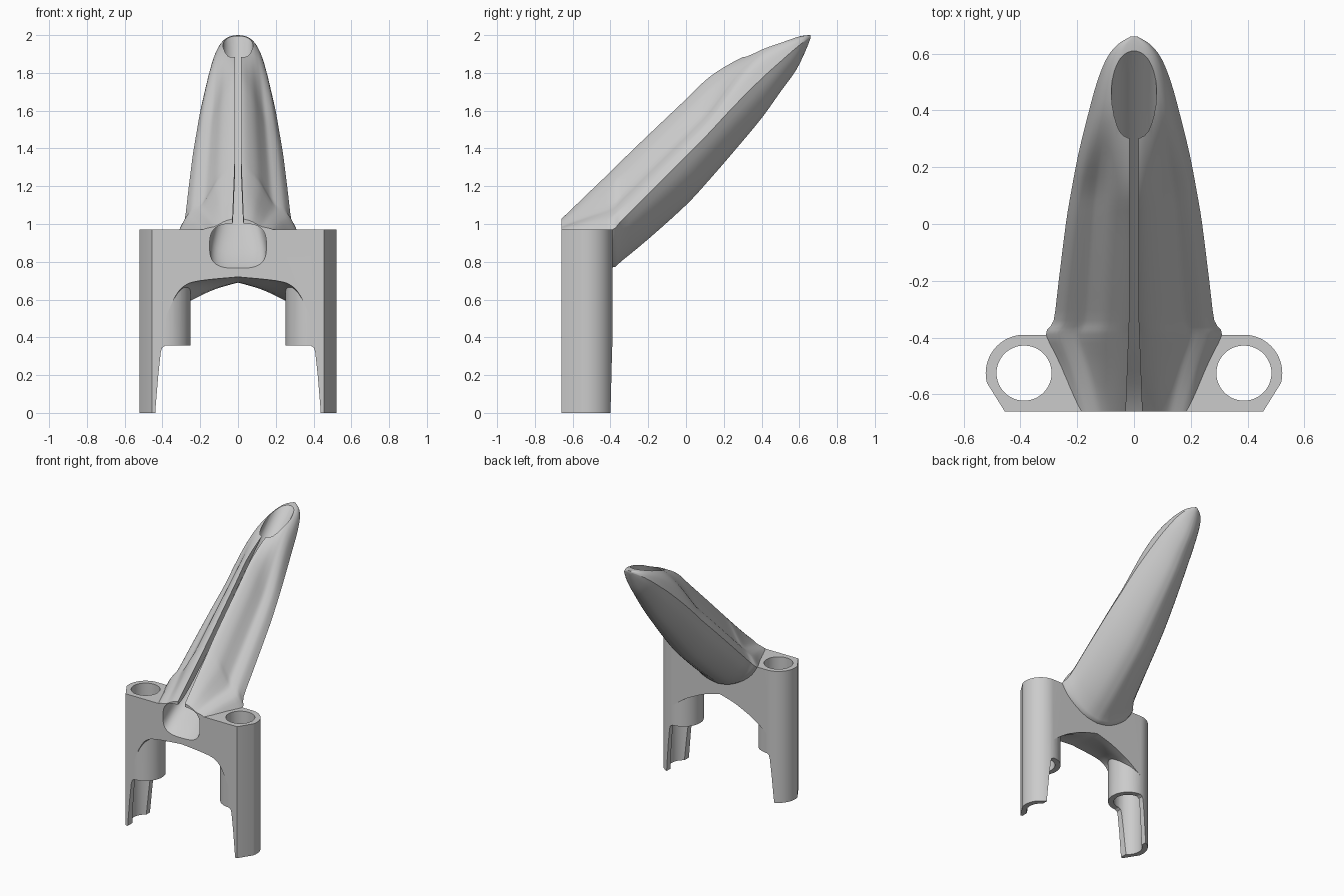
import bpy, bmesh, math

old = bpy.data.objects.get("Cube")
if old:
    bpy.data.objects.remove(old, do_unlink=True)

grey = bpy.data.materials.new("plain grey")
grey.use_nodes = True
grey.diffuse_color = (0.6, 0.6, 0.6, 1)
grey.node_tree.nodes["Principled BSDF"].inputs["Base Color"].default_value = (0.6, 0.6, 0.6, 1)


def loft(name, rings):
    """Closed solid through equal-length rings of points."""
    bm = bmesh.new()
    loops = [[bm.verts.new(p) for p in ring] for ring in rings]
    n = len(loops[0])
    for a, b in zip(loops, loops[1:]):
        for i in range(n):
            j = (i + 1) % n
            bm.faces.new((a[i], a[j], b[j], b[i]))
    bm.faces.new(loops[0])
    bm.faces.new(loops[-1])
    bmesh.ops.recalc_face_normals(bm, faces=bm.faces)
    mesh = bpy.data.meshes.new(name)
    bm.to_mesh(mesh)
    bm.free()
    mesh.materials.append(grey)
    obj = bpy.data.objects.new(name, mesh)
    bpy.context.collection.objects.link(obj)
    return obj


def smooth_path(pts, steps):
    """Catmull-Rom resampling of a list of tuples."""
    out = []
    for i in range(len(pts) - 1):
        p0, p1 = pts[max(i - 1, 0)], pts[i]
        p2, p3 = pts[i + 1], pts[min(i + 2, len(pts) - 1)]
        for s in range(steps):
            t = s / steps
            out.append(tuple(
                b + t * (c - a) / 2 + t * t * (a - 2.5 * b + 2 * c - d / 2)
                + t ** 3 * (1.5 * (b - c) + (d - a) / 2)
                for a, b, c, d in zip(p0, p1, p2, p3)))
    return out + [pts[-1]]


def mirrored(half):
    """Close a half section running from centre line to centre line."""
    return half + [(-x, z) for x, z in reversed(half[1:-1])]


def at_y(section, y):
    return [(x, y, z) for x, z in section]


def combine(target, tool, operation):
    mod = target.modifiers.new(operation, 'BOOLEAN')
    mod.operation = operation
    mod.solver = 'EXACT'
    mod.object = tool
    bpy.context.view_layer.update()
    graph = bpy.context.evaluated_depsgraph_get()
    mesh = bpy.data.meshes.new_from_object(target.evaluated_get(graph))
    target.modifiers.clear()
    target.data = mesh
    bpy.data.objects.remove(tool, do_unlink=True)


FRONT, BACK, TOP = -0.66, -0.39, 0.97
CX, CY, R, BORE = 0.387, -0.525, 0.135, 0.097


def post(side):
    """Round post with a flat front and a chamfered outer corner."""
    outline = [(CX + R * math.cos(math.radians(a)), CY + R * math.sin(math.radians(a)))
               for a in range(-15, 271, 5)] + [(0.455, FRONT)]
    obj = loft("post", [[(side * x, y, z) for x, y in outline] for z in (0, TOP)])
    # lower half is cut away to an open outer shell
    cut = [(0.2, -0.1), (0.443, -0.1), (0.437, 0.02), (0.422, 0.2), (0.409, 0.32),
           (0.402, 0.345), (0.385, 0.356), (0.2, 0.356)]
    cut = [(side * x, z) for x, z in cut]
    combine(obj, loft("leg_cutter", [at_y(cut, -0.8), at_y(cut, -0.2)]), 'DIFFERENCE')
    return obj


# Arched bridge between the posts
front_arch = smooth_path([(0, 0.72), (0.2, 0.70), (0.28, 0.675), (0.33, 0.62), (CX, 0.5)], 5)
back_arch = smooth_path([(0, 0.69), (0.12, 0.655), (0.23, 0.605), (0.29, 0.57), (CX, 0.5)], 5)


def bridge_section(t):
    low = [(a[0] + t * (b[0] - a[0]), a[1] + t * (b[1] - a[1]))
           for a, b in zip(front_arch, back_arch)]
    return mirrored(low + [(CX, TOP), (0, TOP)])


bridge = [at_y(bridge_section(t * t * (3 - 2 * t)), FRONT + t * (BACK - FRONT))
          for t in [i / 6 for i in range(7)]]
bracket = loft("bracket", bridge)
for side in (1, -1):
    combine(bracket, post(side), 'UNION')

# Leaning arm: y, ridge height, rim height, underside height, half width
stations = [
    (-0.66, 1.03, 0.96, 0.85, 0.20), (-0.5, 1.185, 0.965, 0.80, 0.26),
    (-0.39, 1.29, 0.97, 0.77, 0.31), (-0.34, 1.34, 1.02, 0.805, 0.283),
    (-0.2, 1.475, 1.16, 0.92, 0.265), (0, 1.665, 1.36, 1.10, 0.24),
    (0.12, 1.78, 1.48, 1.23, 0.22), (0.25, 1.86, 1.62, 1.38, 0.195),
    (0.4, 1.93, 1.77, 1.56, 0.158), (0.5, 1.97, 1.86, 1.70, 0.13),
    (0.58, 1.99, 1.93, 1.81, 0.098), (0.63, 1.998, 1.97, 1.91, 0.06),
    (0.66, 2.0, 1.99, 1.985, 0.012)]
across = [0, 0.15, 0.35, 0.5, 0.62, 0.75, 0.88, 1]
ridged = [1, 0.95, 0.78, 0.55, 0.38, 0.3, 0.2, 0]
full = [1, 1, 0.98, 0.95, 0.88, 0.75, 0.5, 0]
upper = smooth_path(list(zip(across, ridged, full)), 3)
under = smooth_path([(1, 0), (0.85, 0.35), (0.6, 0.68), (0.3, 0.92), (0, 1)], 3)


def arm_ring(y, ridge, rim, bottom, width):
    k = min(max((y - 0.08) / 0.35, 0), 1)
    k = k * k * (3 - 2 * k)
    half = [(u * width, rim + (ridge - rim) * (a + k * (b - a))) for u, a, b in upper]
    half += [(u * width, rim + (bottom - rim) * v) for u, v in under[1:]]
    return at_y(mirrored(half), y)


combine(bracket, loft("arm", [arm_ring(*s) for s in smooth_path(stations, 3)]), 'UNION')

# Channel through the arm: y, bottom, top, half width
channel = smooth_path([(-0.72, 0.73, 0.99, 0.152), (-0.6, 0.81, 1.03, 0.145),
                       (-0.4, 1.01, 1.20, 0.105), (0, 1.40, 1.60, 0.08),
                       (0.4, 1.79, 1.98, 0.08), (0.9, 2.28, 2.46, 0.08)], 4)


def squarish(angle, power):
    c, s = math.cos(angle), math.sin(angle)
    return math.copysign(abs(c) ** power, c), math.copysign(abs(s) ** power, s)


def channel_ring(y, low, high, width):
    power = 0.65 if y < -0.55 else 0.65 + 0.35 * min((y + 0.55) / 0.3, 1)
    pts = [squarish(2 * math.pi * (i + 0.5) / 32, power) for i in range(32)]
    return [(width * c, y, (low + high) / 2 + (high - low) / 2 * s) for c, s in pts]


combine(bracket, loft("channel_cutter", [channel_ring(*c) for c in channel]), 'DIFFERENCE')

# Narrow slot opening the channel upward, flared at the front
slot = []
for y, z, w in [(-0.75, 0.85, 0.032), (-0.62, 0.92, 0.027), (-0.3, 1.2, 0.015), (0.36, 1.84, 0.015)]:
    slot.append([(-w, y, z), (w, y, z), (w, y, z + 0.5), (-w, y, z + 0.5)])
combine(bracket, loft("slot_cutter", slot), 'DIFFERENCE')

# Bores through both posts
for side in (1, -1):
    ring = [(side * CX + BORE * math.cos(i * math.pi / 24), CY + BORE * math.sin(i * math.pi / 24))
            for i in range(48)]
    bore = loft("bore_cutter", [[(x, y, z) for x, y in ring] for z in (-0.1, 1.3)])
    combine(bracket, bore, 'DIFFERENCE')

for o in bpy.context.selected_objects:
    o.select_set(False)
bracket.select_set(True)
bpy.context.view_layer.objects.active = bracket
bpy.ops.object.shade_smooth_by_angle(angle=math.radians(35))
